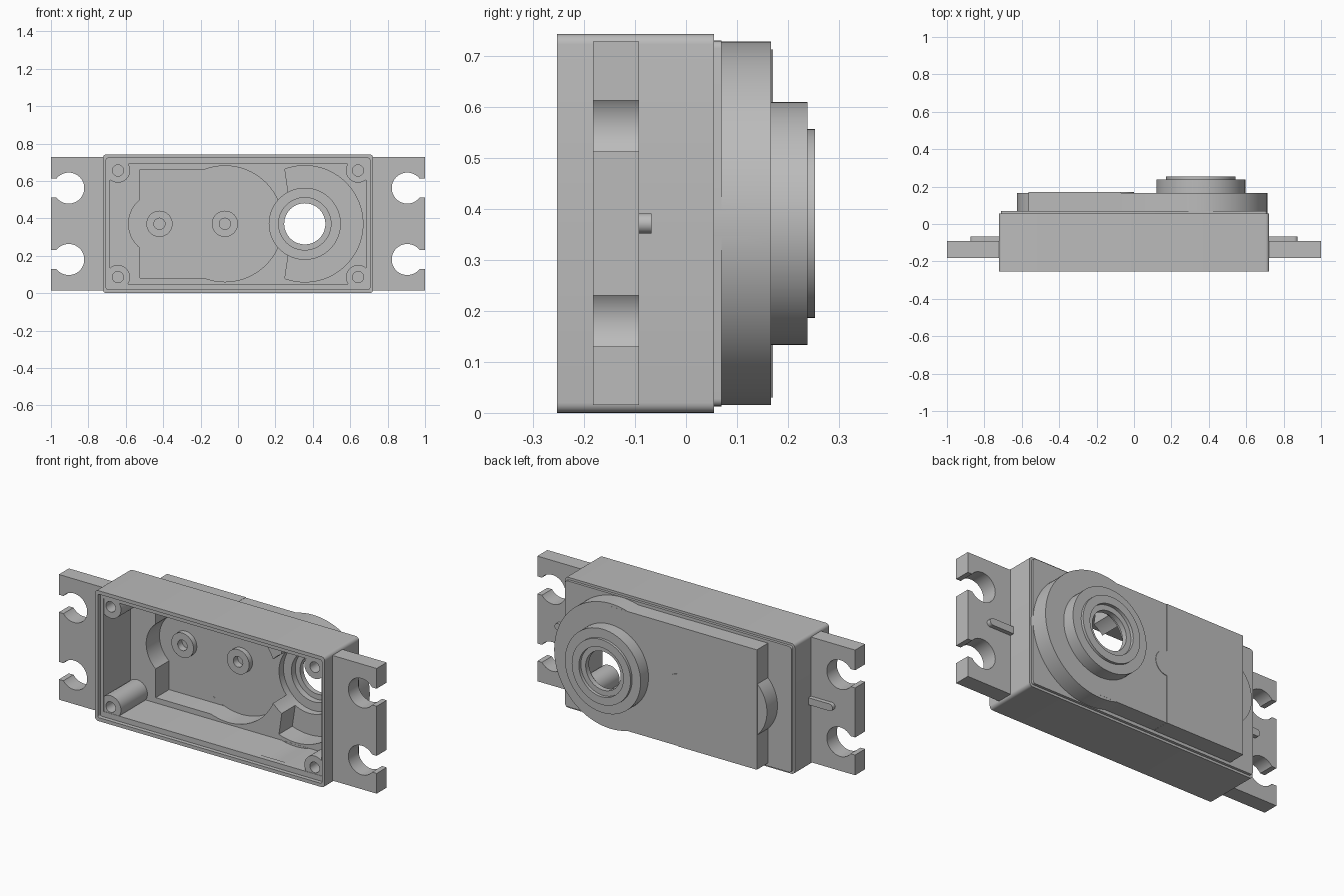
import bpy, bmesh, math

if "Cube" in bpy.data.objects:
    bpy.data.objects.remove(bpy.data.objects["Cube"], do_unlink=True)

MID = 0.371          # height of the long axis
HUB = 0.357          # x of the output hub

plastic = bpy.data.materials.new("grey_plastic")
plastic.use_nodes = True
colour = (0.5, 0.5, 0.5, 1)
plastic.diffuse_color = colour
plastic.node_tree.nodes["Principled BSDF"].inputs["Base Color"].default_value = colour


def prism(points, y0, y1):
    """Extrude an (x, z) outline along y."""
    bm = bmesh.new()
    face = bm.faces.new([bm.verts.new((x, y0, z)) for x, z in points])
    ext = bmesh.ops.extrude_face_region(bm, geom=[face])
    moved = [v for v in ext["geom"] if isinstance(v, bmesh.types.BMVert)]
    bmesh.ops.translate(bm, verts=moved, vec=(0, y1 - y0, 0))
    bmesh.ops.recalc_face_normals(bm, faces=bm.faces)
    mesh = bpy.data.meshes.new("part")
    bm.to_mesh(mesh)
    bm.free()
    obj = bpy.data.objects.new("part", mesh)
    bpy.context.collection.objects.link(obj)
    return obj


def arc(x, z, r, a0, a1, n):
    steps = [math.radians(a0 + (a1 - a0) * i / n) for i in range(n + 1)]
    return [(x + r * math.cos(a), z + r * math.sin(a)) for a in steps]


def disc(x, z, r, y0, y1, n=64):
    return prism(arc(x, z, r, 0, 360, n)[:-1], y0, y1)


def block(x0, x1, z0, z1, y0, y1, r=0):
    """Box, with its corners rounded by r."""
    if not r:
        return prism([(x0, z0), (x1, z0), (x1, z1), (x0, z1)], y0, y1)
    pts = []
    for cx, cz, a in ((x1 - r, z1 - r, 0), (x0 + r, z1 - r, 90),
                      (x0 + r, z0 + r, 180), (x1 - r, z0 + r, 270)):
        pts += arc(cx, cz, r, a, a + 90, 5)
    return prism(pts, y0, y1)


def combine(target, tools, operation):
    for tool in tools:
        mod = target.modifiers.new("join", 'BOOLEAN')
        mod.operation = operation
        mod.solver = 'EXACT'
        mod.object = tool
        graph = bpy.context.evaluated_depsgraph_get()
        mesh = bpy.data.meshes.new_from_object(target.evaluated_get(graph))
        target.modifiers.clear()
        target.data = mesh
        bpy.data.objects.remove(tool, do_unlink=True)


# main case with stepped back and gear housing
case = block(-0.723, 0.723, 0, 0.742, -0.253, 0.055, 0.02)
case.name = "servo_case"
solids = [
    block(-0.712, 0.712, 0.013, 0.729, 0.03, 0.07, 0.015),
    block(-0.565, -0.07, 0.03, 0.712, 0.04, 0.17),
    block(-0.2, HUB, 0.031, 0.711, 0.035, 0.167),
    disc(-0.07, MID, 0.07, 0.1, 0.17, 32),
    disc(-0.42, MID, 0.205, 0.045, 0.165),
    disc(HUB, MID, 0.356, 0.042, 0.1665, 96),
    disc(HUB, MID, 0.238, 0.1, 0.238),
    disc(HUB, MID, 0.185, 0.12, 0.253),
]
combine(case, solids, 'UNION')

# open front: rim recess, main cavity, gear pockets, hub seats
right_pocket = arc(HUB, MID, 0.311, -110, 110, 56) + [(0.27, 0.53), (0.27, 0.21)]
cuts = [
    block(-0.705, 0.705, 0.02, 0.722, -0.3, -0.23, 0.01),
    block(-0.685, 0.685, 0.05, 0.692, -0.27, 0.01),
    disc(HUB, MID, 0.333, -0.2, 0.009, 96),
    block(-0.525, -0.07, 0.08, 0.662, -0.05, 0.13),
    disc(-0.07, MID, 0.31, -0.06, 0.1301),
    disc(-0.42, MID, 0.165, -0.07, 0.1299),
    prism(right_pocket, -0.04, 0.1302),
    disc(HUB, MID, 0.19, -0.03, 0.17),
    disc(HUB, MID, 0.14, 0.0, 0.205),
    disc(HUB, MID, 0.11, 0.1, 0.3),
    disc(HUB, MID, 0.14, 0.235, 0.3),
]
combine(case, cuts, 'DIFFERENCE')

# corner screw posts and the two shaft bosses
posts = [(sx * 0.642, MID + sz * 0.285) for sx in (-1, 1) for sz in (-1, 1)]
bosses = [(-0.42, MID), (-0.07, MID)]
combine(case, [disc(x, z, 0.065, -0.228, 0.03, 32) for x, z in posts]
        + [disc(x, z, 0.07, 0.1, 0.15, 32) for x, z in bosses], 'UNION')
combine(case, [disc(x, z, 0.03, -0.3, -0.05, 24) for x, z in posts]
        + [disc(x, z, 0.03, 0.0, 0.14, 24) for x, z in bosses], 'DIFFERENCE')

# mounting ears with open screw slots and a stiffening rib
parts = [case]
for side, label in ((1, "left"), (-1, "right")):
    x0, x1 = sorted((side * 0.722, side * 1.0))
    ear = block(x0, x1, 0.015, 0.727, -0.182, -0.092)
    ear.name = label + "_mounting_ear"
    rib = [(side * 0.722, MID - 0.02)]
    rib += [(side * x, z) for x, z in arc(0.855, MID, 0.02, -90, 90, 10)]
    rib += [(side * 0.722, MID + 0.02)]
    combine(ear, [prism(rib, -0.12, -0.068)], 'UNION')
    slots = []
    for sz in (-1, 1):
        z = MID + sz * 0.191
        a, b = sorted((side * 0.92, side * 1.1))
        slots += [disc(side * 0.905, z, 0.083, -0.3, 0.0, 48),
                  block(a, b, z - 0.05, z + 0.05, -0.29, -0.01)]
    combine(ear, slots, 'DIFFERENCE')
    parts.append(ear)

# one plastic colour, smooth round walls with crisp edges
for obj in parts:
    obj.data.materials.clear()
    obj.data.materials.append(plastic)
    for face in obj.data.polygons:
        face.material_index = 0
    bpy.ops.object.select_all(action='DESELECT')
    obj.select_set(True)
    bpy.context.view_layer.objects.active = obj
    bpy.ops.object.shade_smooth_by_angle(angle=math.radians(30))
